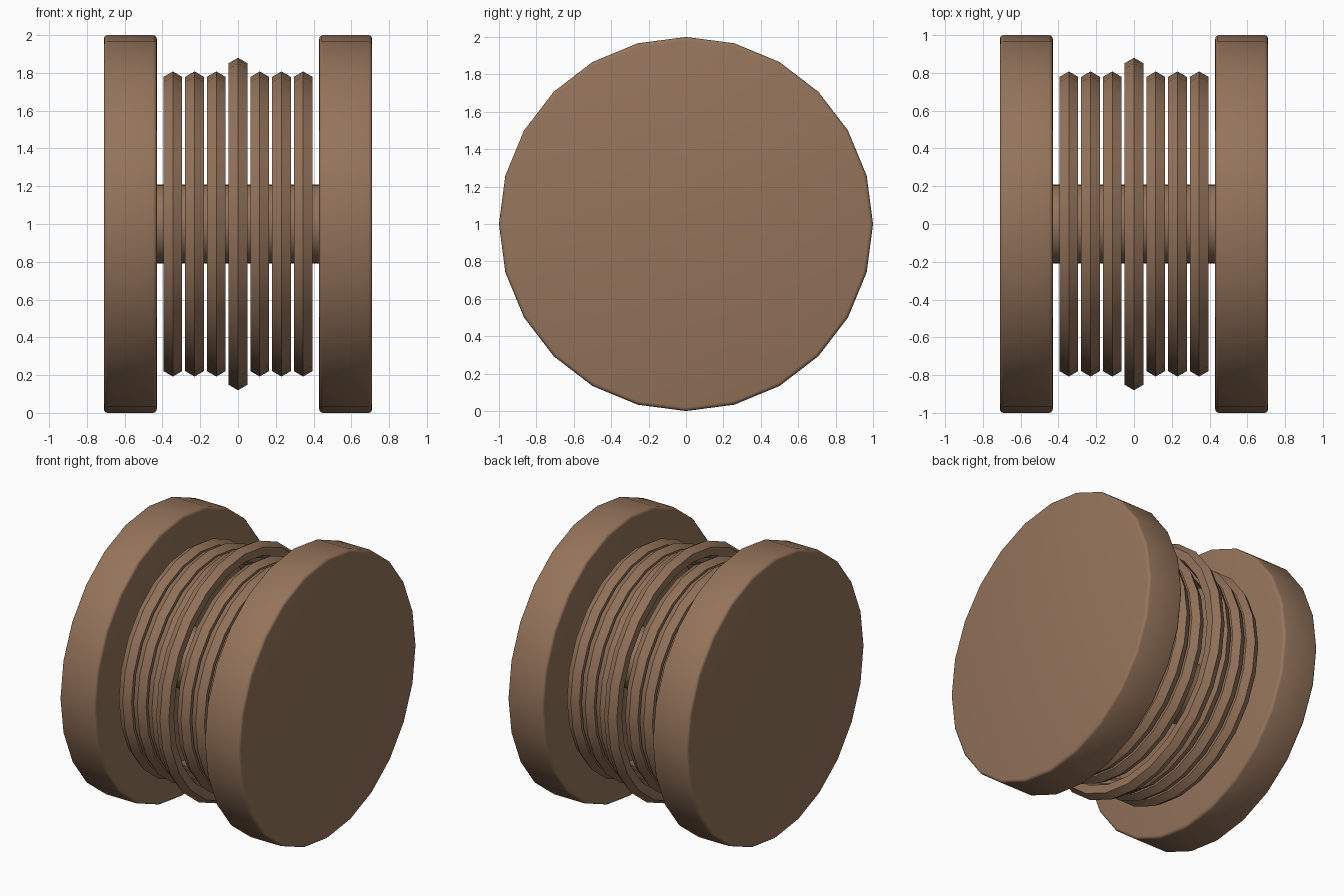
import bpy
import math

if "Cube" in bpy.data.objects:
    bpy.data.objects.remove(bpy.data.objects["Cube"])

SIDES = 24

brown = bpy.data.materials.new("brown")
brown.diffuse_color = (0.30, 0.175, 0.105, 1)
brown.use_nodes = True
brown.node_tree.nodes["Principled BSDF"].inputs["Base Color"].default_value = brown.diffuse_color


def lathe(name, profile, closed=False):
    """Spin an (x, radius) profile around the x axis."""
    n = len(profile)
    verts, faces = [], []
    for i in range(SIDES):
        a = 2 * math.pi * i / SIDES
        verts += [(x, r * math.sin(a), 1 + r * math.cos(a)) for x, r in profile]
    for i in range(SIDES):
        j = (i + 1) % SIDES
        for k in range(n if closed else n - 1):
            m = (k + 1) % n
            faces.append((i * n + k, i * n + m, j * n + m, j * n + k))
    if not closed:
        faces.append([i * n for i in reversed(range(SIDES))])
        faces.append([i * n + n - 1 for i in range(SIDES)])
    mesh = bpy.data.meshes.new(name)
    mesh.from_pydata(verts, [], faces)
    mesh.materials.append(brown)
    obj = bpy.data.objects.new(name, mesh)
    bpy.context.collection.objects.link(obj)
    # consistent outward normals, smooth around the rim
    bpy.context.view_layer.objects.active = obj
    obj.select_set(True)
    bpy.ops.object.mode_set(mode='EDIT')
    bpy.ops.mesh.select_all(action='SELECT')
    bpy.ops.mesh.normals_make_consistent(inside=False)
    bpy.ops.object.mode_set(mode='OBJECT')
    bpy.ops.object.shade_smooth_by_angle(angle=math.radians(35))
    obj.select_set(False)


# End discs with softly rounded rims
B = 0.02
for side, cx in (("left", -0.57), ("right", 0.57)):
    half = 0.14
    arc = [(half - B + B * math.sin(t), 1 - B + B * math.cos(t))
           for t in (math.pi / 2 * k / 3 for k in range(4))]
    profile = [(cx - x, r) for x, r in reversed(arc)] + [(cx + x, r) for x, r in arc]
    lathe(side + "_disc", profile)

# Axle
lathe("axle", [(-0.5, 0.21), (0.5, 0.21)])

# Hexagonal-section rings, the middle one larger
MINOR = 0.0575
for i in range(-3, 4):
    major = 0.8225 if i == 0 else 0.75
    section = [(i * 0.115 + MINOR * math.sin(k * math.pi / 3),
                major + MINOR * math.cos(k * math.pi / 3)) for k in range(6)]
    lathe("ring_%d" % (i + 4), section, closed=True)
